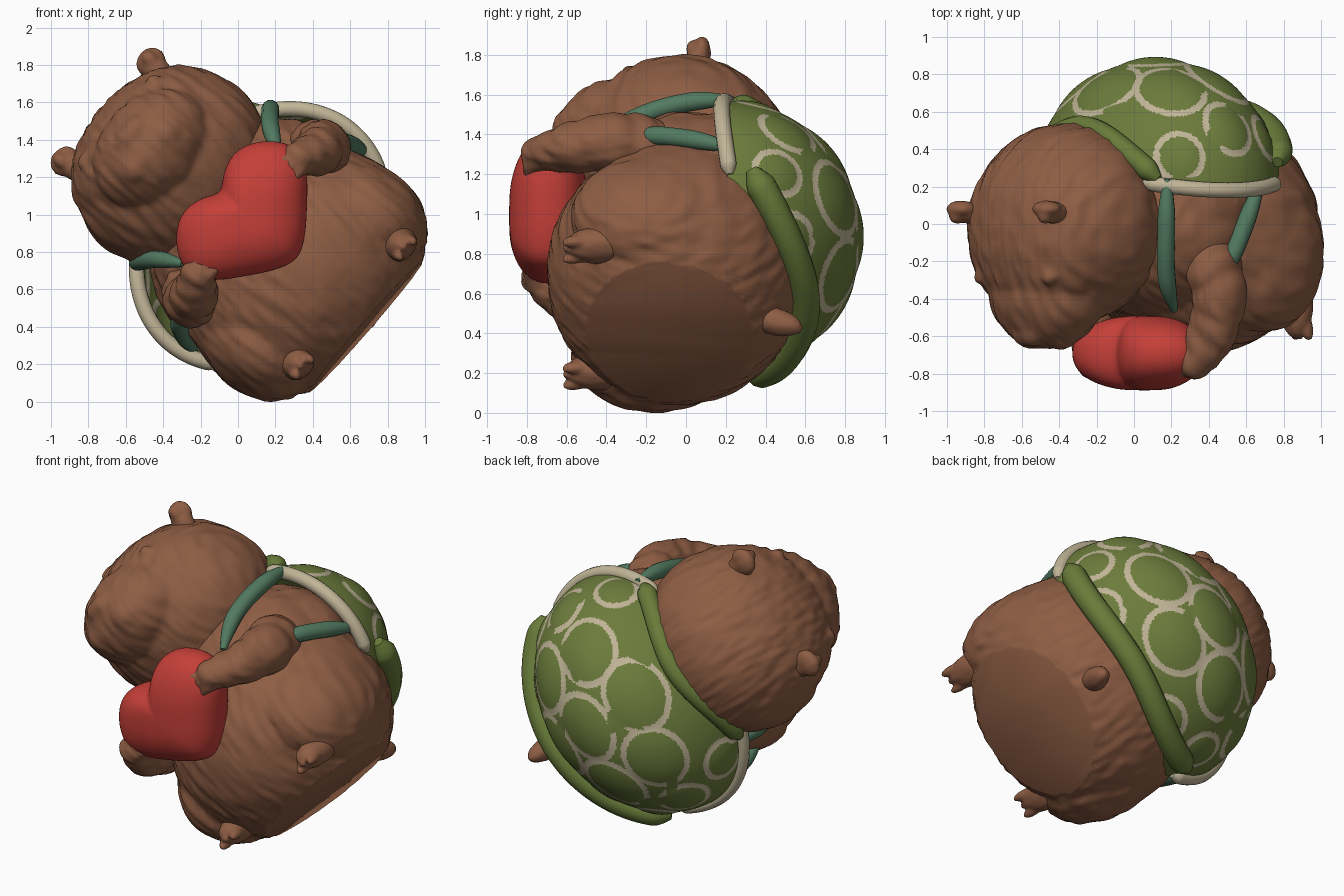
import bpy, bmesh, math
from mathutils import Matrix, Vector, noise

if "Cube" in bpy.data.objects:
    bpy.data.objects.remove(bpy.data.objects["Cube"])

# The animal is modelled upright, then tipped about the y axis by this frame
FRAME = Matrix(((.655, 0, -.755, .517), (0, 1, 0, 0), (.755, 0, .655, .59), (0, 0, 0, 1)))


def material(name, rgb):
    m = bpy.data.materials.new(name)
    m.use_nodes = True
    m.diffuse_color = (*rgb, 1)
    m.node_tree.nodes["Principled BSDF"].inputs["Base Color"].default_value = (*rgb, 1)
    return m


FUR = material("brown fur", (.27, .11, .057))
RED = material("red", (.56, .05, .04))
GREEN = material("shell green", (.15, .2, .045))
RIM_GREEN = material("rim green", (.14, .2, .042))
BEIGE = material("beige", (.53, .46, .31))
TEAL = material("strap teal", (.085, .195, .118))


def add(name, mesh, *mats, angle=60):
    ob = bpy.data.objects.new(name, mesh)
    bpy.context.collection.objects.link(ob)
    for m in mats:
        mesh.materials.append(m)
    ob.matrix_world = FRAME
    bpy.ops.object.select_all(action='DESELECT')
    ob.select_set(True)
    bpy.context.view_layer.objects.active = ob
    bpy.ops.object.shade_smooth_by_angle(angle=math.radians(angle))
    return ob


def baked(ob):
    dg = bpy.context.evaluated_depsgraph_get()
    mesh = bpy.data.meshes.new_from_object(ob.evaluated_get(dg))
    bpy.data.objects.remove(ob)
    return mesh


def furry(name, blobs, voxel=.022, fuzz=.011, floor=None, smooth=4):
    """Fuse (centre, radii, tilt about x) ellipsoids, ruffle, optionally cut flat."""
    bm = bmesh.new()
    for c, r, tilt in blobs:
        mat = Matrix.Translation(c) @ Matrix.Rotation(tilt, 4, 'X') @ Matrix.Diagonal((*r, 1))
        bmesh.ops.create_uvsphere(bm, u_segments=40, v_segments=24, radius=1, matrix=mat)
    mesh = bpy.data.meshes.new(name)
    bm.to_mesh(mesh)
    bm.free()
    tmp = bpy.data.objects.new("tmp", mesh)
    bpy.context.collection.objects.link(tmp)
    rm = tmp.modifiers.new("fuse", 'REMESH')
    rm.mode, rm.voxel_size = 'VOXEL', voxel
    sm = tmp.modifiers.new("soften", 'SMOOTH')
    sm.factor, sm.iterations = .5, smooth
    mesh = baked(tmp)
    mesh.materials.clear()
    bm = bmesh.new()
    bm.from_mesh(mesh)
    bm.normal_update()
    moves = []
    for v in bm.verts:
        p = v.co
        n = noise.noise(Vector((p.x * 26, p.y * 10, p.z * 5)))
        moves.append(v.normal * (fuzz * n))
    for v, d in zip(bm.verts, moves):
        v.co += d
    if floor is not None:
        geom = bm.verts[:] + bm.edges[:] + bm.faces[:]
        cut = bmesh.ops.bisect_plane(bm, geom=geom, plane_co=(0, -.1, floor),
                                     plane_no=(0, -.06, -1), clear_outer=True)
        edges = [e for e in cut["geom_cut"] if isinstance(e, bmesh.types.BMEdge)]
        bmesh.ops.triangle_fill(bm, edges=edges, use_beauty=True)
        bmesh.ops.recalc_face_normals(bm, faces=bm.faces)
    bm.to_mesh(mesh)
    bm.free()
    add(name, mesh, FUR, angle=50)


def tube(name, pts, radius, mat):
    """Round strip along points, narrowing at both ends."""
    cu = bpy.data.curves.new(name, 'CURVE')
    cu.dimensions, cu.bevel_depth, cu.bevel_resolution = '3D', radius, 4
    cu.use_fill_caps = True
    sp = cu.splines.new('NURBS')
    sp.points.add(len(pts) - 1)
    for q, p in zip(sp.points, pts):
        q.co = (*p, 1)
    sp.points[0].radius = sp.points[-1].radius = .4
    sp.use_endpoint_u, sp.order_u, sp.resolution_u = True, 3, 6
    tmp = bpy.data.objects.new("tmp", cu)
    bpy.context.collection.objects.link(tmp)
    add(name, baked(tmp), mat)


# Body with broad back and haunches, flat seat
body = [((-.03, -.05, .2), (.71, .65, .6), 0), ((-.01, 0, .54), (.63, .5, .5), 0),
        ((-.03, .12, .51), (.67, .4, .5), 0)]
body += [((x, -.15, .12), (.26, .43, .34), 0) for x in (-.49, .43)]
furry("body", body, floor=-.25)

# Head with muzzle, lips, chin and closed eyelids
HX = -.07
head = [((HX, 0, 1.1), (.56, .54, .48), 0), ((HX, -.03, 1.27), (.5, .49, .32), 0),
        ((HX, -.36, 1.24), (.36, .31, .27), 0), ((HX, -.57, 1.37), (.12, .09, .07), 0),
        ((HX, -.48, 1.08), (.14, .11, .08), 0)]
for k in (-1, 1):
    head += [((HX + k * .1, -.54, 1.24), (.14, .13, .11), 0),
             ((HX + k * .27, -.29, 1.47), (.06, .04, .03), .6)]
furry("head", head, voxel=.018, smooth=6)

for k, side, dx in ((-1, "right", -.05), (1, "left", -.01)):
    # Round ears with hollowed fronts
    furry(side + "_ear", [((HX + k * .34, .06, 1.49), (.07, .06, .09), 0),
                          ((HX + k * .35, .08, 1.545), (.085, .045, .075), 0),
                          ((HX + k * .36, .04, 1.56), (.04, .04, .05), 0)], .014, .003)

    # Arms and paws
    arm = [((k * .52, -.25, .57), (.14, .18, .16), 0), ((k * .54, -.38, .55), (.15, .22, .15), 0),
           ((k * .51, -.52, .555), (.135, .2, .13), 0), ((k * .46, -.64, .58), (.115, .15, .11), 0),
           ((k * .41, -.73, .61), (.1, .1, .095), 0)]
    arm += [((k * (.335 - .01 * i), -.78, .615 + .055 * i), (.07, .045, .028), 0) for i in (-1, 0, 1)]
    furry(side + "_arm", arm, .015, .009, smooth=5)

    # Feet with pointed toes
    foot = [((k * .42, -.44, -.1), (.095, .17, .085), 0)]
    foot += [((k * .42 + .055 * i, -.55, -.11 - .02 * abs(i)), (.028, .075, .034), .2) for i in (-1, 0, 1)]
    furry(side + "_foot", foot, .012, .004, smooth=2)

    # Strap over the shoulder and under the arm
    tube(side + "_strap_over", [(k * x + dx, y, z) for x, y, z in (
        (.53, .24, .9), (.53, .1, .905), (.51, -.06, .89), (.47, -.22, .86), (.42, -.36, .8),
        (.37, -.46, .71))], .048, TEAL)
    tube(side + "_strap_under", [(k * x + dx, y, z) for x, y, z in (
        (.68, .24, .36), (.67, .1, .42), (.65, -.06, .48), (.62, -.2, .53), (.56, -.3, .56))], .048, TEAL)

# Tail
furry("tail", [((0, .43, -.19), (.07, .17, .07), -.4)], .015, .004)

# Heart, puffed from a mirrored half outline
half = [(.06, .85), (.15, .89), (.24, .89), (.33, .845), (.41, .76), (.445, .67),
        (.42, .58), (.36, .5), (.26, .42), (.15, .33), (.06, .28)]
outline = [(0, .8)] + half + [(0, .265)] + [(-x, z) for x, z in reversed(half)]
bm = bmesh.new()
rings, N = [], len(outline)
for j in range(1, 14):
    t = -math.cos(math.pi * j / 14)
    size = (1 - abs(t) ** 2.3) ** .45
    rings.append([bm.verts.new((x * size, -.69 + .205 * t, .6 + (z - .6) * size)) for x, z in outline])
for r0, r1 in zip(rings, rings[1:]):
    for i in range(N):
        bm.faces.new((r0[i], r0[i - 1], r1[i - 1], r1[i]))
bm.faces.new(rings[0])
bm.faces.new(rings[-1])
bmesh.ops.recalc_face_normals(bm, faces=bm.faces)
mesh = bpy.data.meshes.new("heart")
bm.to_mesh(mesh)
bm.free()
heart = add("heart", mesh, RED)
heart.modifiers.new("round", 'SUBSURF').levels = 2

# Shell dome with raised round plates outlined in beige
plates = [(0, .62, .29), (0, .04, .28), (0, -.5, .27)]
for k in (-1, 1):
    plates += [(k * .5, .38, .28), (k * .5, -.2, .28), (k * .88, .1, .22),
               (k * .78, .58, .19), (k * .48, -.74, .2), (k * .84, -.38, .18)]
centres = [(Vector((x, math.sqrt(max(0, 1 - x * x - z * z)), z)), r) for x, z, r in plates]
bm = bmesh.new()
bmesh.ops.create_icosphere(bm, subdivisions=7, radius=1)
bmesh.ops.delete(bm, geom=[v for v in bm.verts if v.co.y < 0], context='VERTS')
for f in bm.faces:
    p = f.calc_center_median().normalized()
    d = min(((p - c).length - r for c, r in centres), key=abs)
    broken = noise.noise(p * 4) > .36
    f.material_index = 1 if abs(d) < .027 and not broken else 0
for v in bm.verts:
    d = min((v.co - c).length / r for c, r in centres)
    p = v.co * (1 + .02 * max(0, 1 - d * d))
    v.co = (p.x * .75 - .04, .2 + p.y * .68, .49 + p.z * .59)
mesh = bpy.data.meshes.new("shell")
bm.to_mesh(mesh)
bm.free()
add("shell", mesh, GREEN, BEIGE)


# Shell rim: rolled green at neck and seat, beige bands at the sides
def rim(name, start, end, y_end, y_mid, out, radius, mat):
    pts = []
    for i in range(25):
        a = math.radians(start + (end - start) * i / 24)
        back = y_end + (y_mid - y_end) * math.sin(math.pi * i / 24)
        grow = math.sqrt(1 - ((back - .2) / .7) ** 2) + out
        pts.append((.75 * math.cos(a) * grow - .04, back, .49 + .59 * math.sin(a) * grow))
    tube(name, pts, radius, mat)


rim("neck_rim", 47, 133, .24, .52, .02, .06, RIM_GREEN)
rim("seat_rim", 206, 334, .33, .6, .03, .075, RIM_GREEN)
rim("left_side_rim", -28, 54, .22, .18, 0, .042, BEIGE)
rim("right_side_rim", 126, 208, .22, .18, 0, .042, BEIGE)
